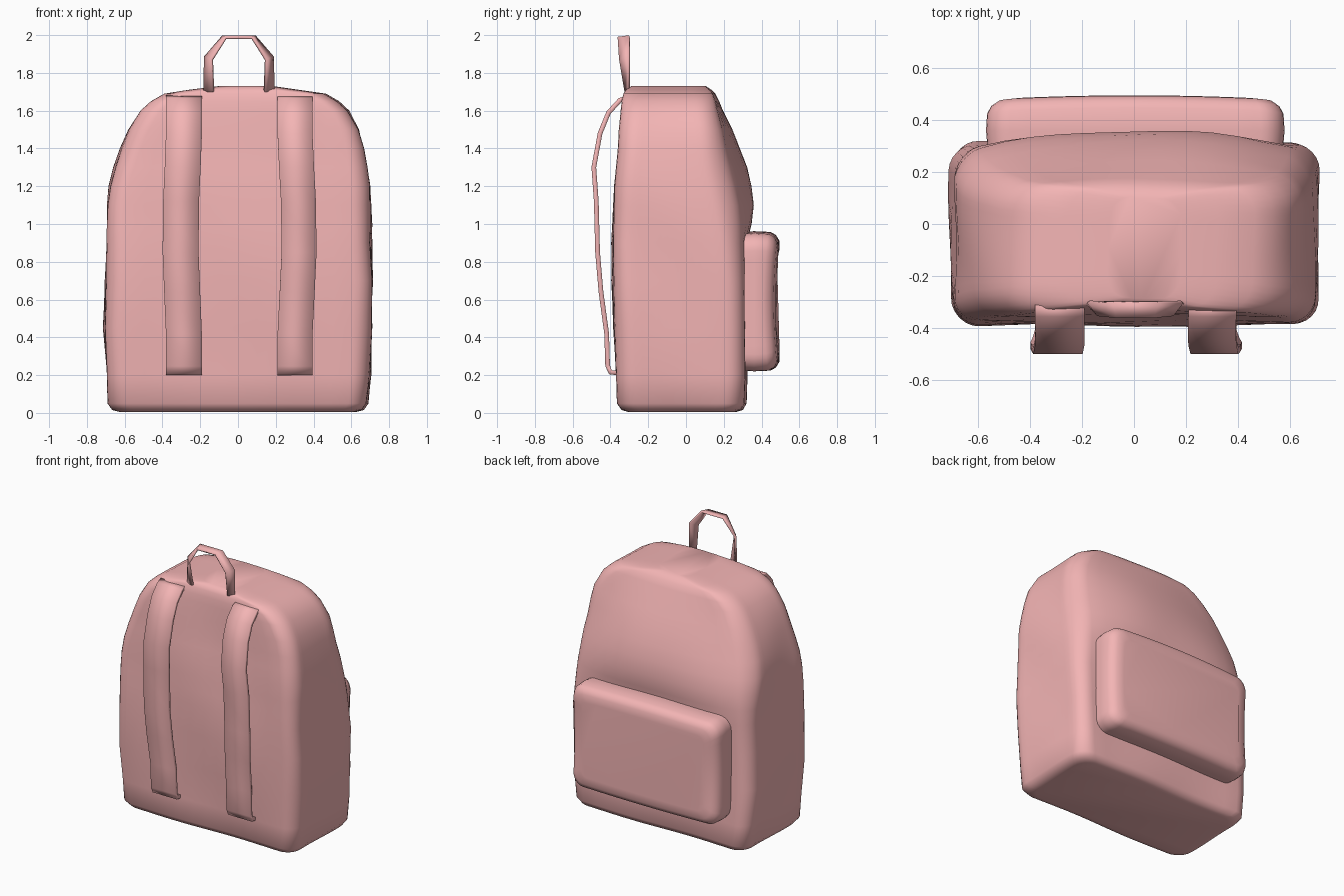
import bpy, bmesh, math
from mathutils import Vector

if "Cube" in bpy.data.objects:
    bpy.data.objects.remove(bpy.data.objects["Cube"])

mat = bpy.data.materials.new("coral_fabric")
mat.diffuse_color = (0.90, 0.46, 0.46, 1)
mat.use_nodes = True
mat.node_tree.nodes["Principled BSDF"].inputs["Base Color"].default_value = mat.diffuse_color


def finish(bm, name, angle=50):
    bmesh.ops.recalc_face_normals(bm, faces=bm.faces[:])
    me = bpy.data.meshes.new(name)
    bm.to_mesh(me)
    bm.free()
    ob = bpy.data.objects.new(name, me)
    bpy.context.collection.objects.link(ob)
    me.materials.append(mat)
    bpy.ops.object.select_all(action='DESELECT')
    ob.select_set(True)
    bpy.context.view_layer.objects.active = ob
    bpy.ops.object.shade_smooth_by_angle(angle=math.radians(angle))
    return ob


def rounded_ring(x0, x1, y0, y1, r, n=12, arc=6):
    """Rounded rectangle outline, counter-clockwise."""
    pts = []
    corners = [(x1 - r, y0 + r, -90), (x1 - r, y1 - r, 0),
               (x0 + r, y1 - r, 90), (x0 + r, y0 + r, 180)]
    for i, (cx, cy, a0) in enumerate(corners):
        for k in range(arc + 1):
            a = math.radians(a0 + 90 * k / arc)
            pts.append(Vector((cx + r * math.cos(a), cy + r * math.sin(a))))
        nx, ny, na = corners[(i + 1) % 4]
        a = math.radians(na)
        end = Vector((nx + r * math.cos(a), ny + r * math.sin(a)))
        start = pts[-1].copy()
        pts += [start.lerp(end, k / n) for k in range(1, n)]
    return pts


def loft(bm, rings):
    rows = [[bm.verts.new(p) for p in ring] for ring in rings]
    for a, b in zip(rows, rows[1:]):
        for i in range(len(a)):
            j = (i + 1) % len(a)
            bm.faces.new((a[i], a[j], b[j], b[i]))
    bm.faces.new(rows[0][::-1])
    bm.faces.new(rows[-1])


def ribbon(name, edge_a, edge_b, thick):
    """Fabric band between two edge paths, thickened."""
    bm = bmesh.new()
    a = [bm.verts.new(p) for p in edge_a]
    b = [bm.verts.new(p) for p in edge_b]
    for i in range(len(a) - 1):
        bm.faces.new((a[i], a[i + 1], b[i + 1], b[i]))
    ob = finish(bm, name, 40)
    mod = ob.modifiers.new("thickness", 'SOLIDIFY')
    mod.thickness = thick
    mod.offset = 0
    return ob


# Body: z, left, right, front, back at the corners, bulge of back panel
levels = [
    (0.005, -.62, .62, -.30, .26, 0), (0.015, -.66, .66, -.335, .295, 0),
    (0.05, -.685, .685, -.36, .315, 0), (0.20, -.69, .70, -.365, .32, 0),
    (0.45, -.71, .705, -.38, .31, 0), (0.70, -.70, .71, -.39, .30, .01),
    (0.90, -.69, .705, -.39, .285, .04), (1.00, -.69, .705, -.385, .27, .08),
    (1.10, -.69, .70, -.38, .25, .11), (1.20, -.68, .695, -.375, .225, .12),
    (1.30, -.655, .68, -.365, .20, .12), (1.40, -.62, .665, -.355, .185, .095),
    (1.50, -.575, .64, -.35, .175, .065), (1.60, -.51, .585, -.34, .16, .03),
    (1.65, -.455, .53, -.335, .155, .015), (1.69, -.385, .46, -.325, .145, .005),
    (1.71, -.26, .32, -.315, .13, 0), (1.73, -.10, .18, -.29, .10, 0)]
rings = []
for z, x0, x1, yf, yb, bulge in levels:
    r = min(.10, (x1 - x0) * .3)
    mid, half = (x0 + x1) / 2, (x1 - x0) / 2
    ring = []
    for p in rounded_ring(x0, x1, yf, yb, r):
        u = abs(p.x - mid) / half
        y = p.y
        if y > 0:
            y += bulge * (1 - u ** 2.5) * min(1, y / yb)
        # soft fabric waviness
        y += .006 * math.sin(7 * p.x + 5 * z)
        x = p.x + .006 * math.sin(9 * p.y + 8 * z) * u
        ring.append((x, y, z))
    rings.append(ring)
bm = bmesh.new()
loft(bm, rings)
finish(bm, "bag_body")

# Back pocket: outline in x/z, lofted along y with a rounded outer rim
bm = bmesh.new()
rings = []
for y, inset in [(.24, .01), (.36, 0), (.43, .004), (.46, .02), (.48, .05), (.486, .10)]:
    ring = []
    for p in rounded_ring(-.57 + inset, .58 - inset, .22 + inset, .95 - inset, .09 - inset * .4):
        crown = .018 * (1 - (p.x / .6) ** 2) - .02 * math.sin(math.pi * (p.y - .22) / .73)
        ring.append((p.x, y + crown * (y > .4),
                     p.y + .012 * math.cos(3 * p.x) * (p.y > .6)))
    rings.append(ring)
loft(bm, rings)
finish(bm, "back_pocket")

# Shoulder straps
path = [(-.31, 1.67), (-.35, 1.655), (-.41, 1.59), (-.455, 1.48), (-.488, 1.30),
        (-.475, 1.12), (-.468, .85), (-.45, .64), (-.42, .42), (-.415, .25),
        (-.40, .215), (-.35, .21)]
for side, x0, x1, sway in (("left", -.39, -.20, .010), ("right", .22, .405, -.012)):
    edges = []
    for x in (x0, x1):
        edges.append([(x + sway * math.sin(5 * z), y, z) for y, z in path])
    ribbon(side + "_shoulder_strap", edges[0], edges[1], .025)

# Top handle: twisted band, mirrored halves
outer = [(.185, -.303, 1.70), (.18, -.30, 1.885), (.085, -.30, 1.993)]
inner = [(.135, -.32, 1.70), (.142, -.35, 1.87), (.07, -.36, 1.985)]
full = lambda e: [(-x + .005, y, z) for x, y, z in e] + [(x + .005, y, z) for x, y, z in e[::-1]]
ribbon("top_handle", full(outer), full(inner), .014)
